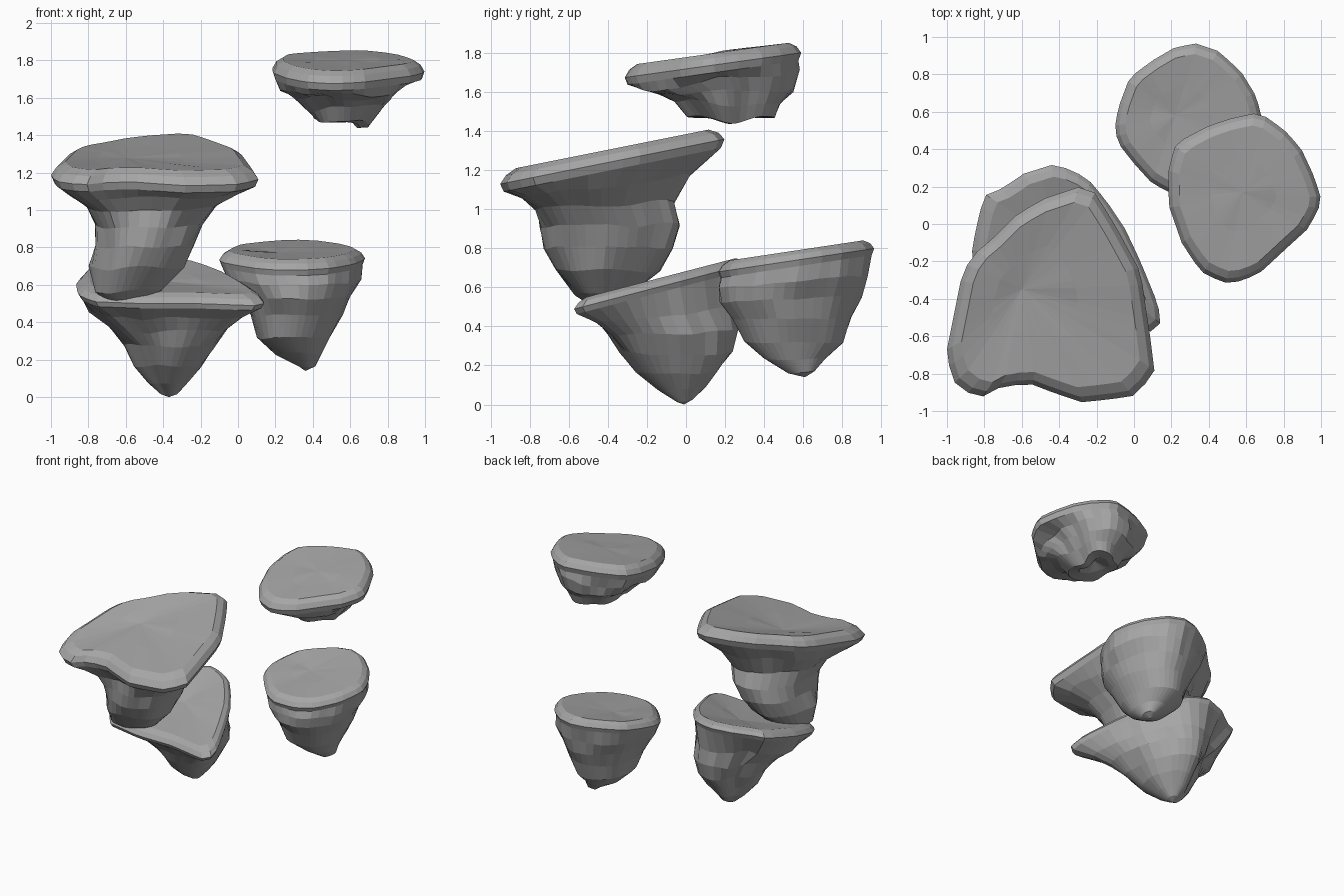
import bpy, bmesh, math
from mathutils import Vector, noise

if "Cube" in bpy.data.objects:
    bpy.data.objects.remove(bpy.data.objects["Cube"])

stone = bpy.data.materials.new("grey_stone")
stone.diffuse_color = (0.38, 0.38, 0.38, 1)
stone.use_nodes = True
stone.node_tree.nodes["Principled BSDF"].inputs["Base Color"].default_value = stone.diffuse_color
SIDES = 40


def resample(points, n):
    """Spread n points evenly along a closed outline."""
    pts = [Vector(p) for p in points]
    pts.append(pts[0])
    lengths = [(b - a).length for a, b in zip(pts, pts[1:])]
    step, out, i, start = sum(lengths) / n, [], 0, 0.0
    for k in range(n):
        while k * step > start + lengths[i]:
            start += lengths[i]
            i += 1
        out.append(pts[i].lerp(pts[i + 1], (k * step - start) / lengths[i]))
    return out


def rock(name, outline, top_z, slope, edge, crown, body, tip, lump=0.012, dents=()):
    """Loft a floating rock: sloped cap, rounded rim, tapering body, tip.
    edge: drop of the rim below the cap; dents: angle and depth of side hollows.
    body rows: x0, x1, y0, y1, centre height, slope."""
    xs, ys = [p[0] for p in outline], [p[1] for p in outline]
    cx, cy = (min(xs) + max(xs)) / 2, (min(ys) + max(ys)) / 2
    hx, hy = (max(xs) - min(xs)) / 2, (max(ys) - min(ys)) / 2
    unit = [Vector(((p.x - cx) / hx, (p.y - cy) / hy)) for p in resample(outline, SIDES)]

    # cap and rim rows follow the outline
    rows = []
    for scale, drop in ((0.87, 0), (0.96, 0.4), (1.012, 1), (0.98, 1.65)):
        rows.append((cx - hx * scale, cx + hx * scale, cy - hy * scale,
                     cy + hy * scale, top_z - drop * edge, slope))
    rim = len(rows)
    rows += body

    bm = bmesh.new()
    rings = []
    for r, (a, b, c, d, z, tilt) in enumerate(rows):
        depth = min(1, 1.7 * max(0, r - rim + 1) / (len(rows) - rim + 1))
        ring = []
        for u in unit:
            v = u.lerp(u.normalized(), depth)
            out = Vector((v.x, v.y, 0)).normalized()
            co = Vector(((a + b) / 2 + v.x * (b - a) / 2,
                         (c + d) / 2 + v.y * (d - c) / 2,
                         z + tilt * v.y * (d - c) / 2))
            if r >= rim:
                co += out * noise.noise(co * 7) * lump * 2
                co.z += noise.noise(co * 5 + Vector((9, 3, 1))) * lump * 2
                for angle, amount in dents:
                    turn = math.cos(math.atan2(v.y, v.x) - math.radians(angle))
                    co -= out * min(1, (b - a) / hx) * amount * max(0, turn) ** 5
            ring.append(bm.verts.new(co))
        rings.append(ring)

    # gentle cap, closed at an off-centre dimple
    middle = Vector(crown)
    inner = [bm.verts.new(v.co.lerp(middle, 0.5) + Vector((0, 0, noise.noise(v.co * 3) * 0.012)))
             for v in rings[0]]
    rings.insert(0, inner)
    top, bottom = bm.verts.new(middle), bm.verts.new(tip)
    for i in range(SIDES):
        j = (i + 1) % SIDES
        bm.faces.new((top, inner[i], inner[j]))
        bm.faces.new((bottom, rings[-1][j], rings[-1][i]))
        for upper, lower in zip(rings, rings[1:]):
            bm.faces.new((upper[i], lower[i], lower[j], upper[j]))
    bmesh.ops.recalc_face_normals(bm, faces=bm.faces)
    mesh = bpy.data.meshes.new(name)
    bm.to_mesh(mesh)
    bm.free()
    mesh.materials.append(stone)
    bpy.context.collection.objects.link(bpy.data.objects.new(name, mesh))


# Large rock
rock("large_rock",
     [(-.30, .19), (-.48, .13), (-.62, .05), (-.75, -.08), (-.87, -.18), (-.92, -.3),
      (-.95, -.45), (-1, -.7), (-.95, -.85), (-.83, -.93), (-.7, -.86), (-.55, -.85),
      (-.42, -.9), (-.27, -.95), (-.15, -.93), (-.02, -.92), (.105, -.8), (.08, -.6),
      (.03, -.26), (-.1, -.02), (-.21, .16)],
     1.31, .2, .065, (-.6, -.35, 1.28),
     [(-.92, .02, -.86, .05, 1.12, .13), (-.82, -.1, -.78, -.04, 1.02, .05),
      (-.775, -.17, -.75, -.01, .92, 0), (-.775, -.22, -.73, -.05, .81, 0),
      (-.79, -.28, -.68, -.13, .69, 0), (-.77, -.40, -.57, -.25, .57, 0),
      (-.69, -.52, -.49, -.33, .51, 0)], (-.6, -.41, .495), .012, [(40, .06)])

# Lower rock beneath the large one
rock("lower_rock",
     [(-.44, .31), (-.6, .26), (-.69, .19), (-.79, .15), (-.82, .06), (-.86, -.13),
      (-.85, -.35), (-.77, -.49), (-.5, -.53), (-.2, -.53), (.07, -.57), (.12, -.565),
      (.14, -.51), (.12, -.42), (.03, -.2), (-.05, -.03), (-.15, .12), (-.25, .24),
      (-.35, .29)],
     .65, .26, .045, (-.4, -.1, .62),
     [(-.81, .05, -.49, .28, .465, .13), (-.71, -.03, -.42, .285, .37, .05),
      (-.63, -.11, -.37, .25, .27, 0), (-.56, -.20, -.27, .16, .16, 0),
      (-.49, -.27, -.16, .09, .08, 0), (-.42, -.32, -.06, .04, .02, 0)],
     (-.37, -.01, 0), .014, [(-125, .06), (140, .09)])

# Right rear rock
rock("rear_rock",
     [(.33, .96), (.22, .94), (.1, .87), (-.02, .78), (-.08, .62), (-.1, .5),
      (-.07, .42), (0, .33), (.1, .22), (.2, .17), (.36, .17), (.5, .23), (.62, .38),
      (.68, .56), (.65, .68), (.57, .81), (.45, .92)],
     .79, .15, .05, (.22, .58, .775),
     [(-.055, .66, .165, .93, .63, .08), (.01, .61, .175, .895, .54, .03),
      (.06, .56, .24, .85, .44, 0), (.10, .49, .305, .80, .32, 0),
      (.21, .45, .39, .72, .23, 0), (.32, .41, .52, .66, .16, 0)], (.36, .61, .14), .009)

# High shallow rock with a ragged, hollowed underside
rock("high_rock",
     [(.64, .585), (.52, .56), (.4, .52), (.23, .43), (.19, .3), (.19, .1), (.26, -.1),
      (.36, -.25), (.48, -.31), (.58, -.3), (.68, -.25), (.82, -.12), (.93, -.02),
      (1, .12), (.96, .25), (.89, .4), (.8, .5), (.7, .57)],
     1.80, .14, .06, (.58, .17, 1.805),
     [(.23, .95, -.25, .575, 1.655, .11), (.29, .89, -.14, .54, 1.60, .03),
      (.36, .82, -.05, .48, 1.54, 0), (.41, .76, .02, .44, 1.475, 0),
      (.48, .66, .12, .36, 1.47, 0)], (.57, .24, 1.52), .022, [(0, .07)])
